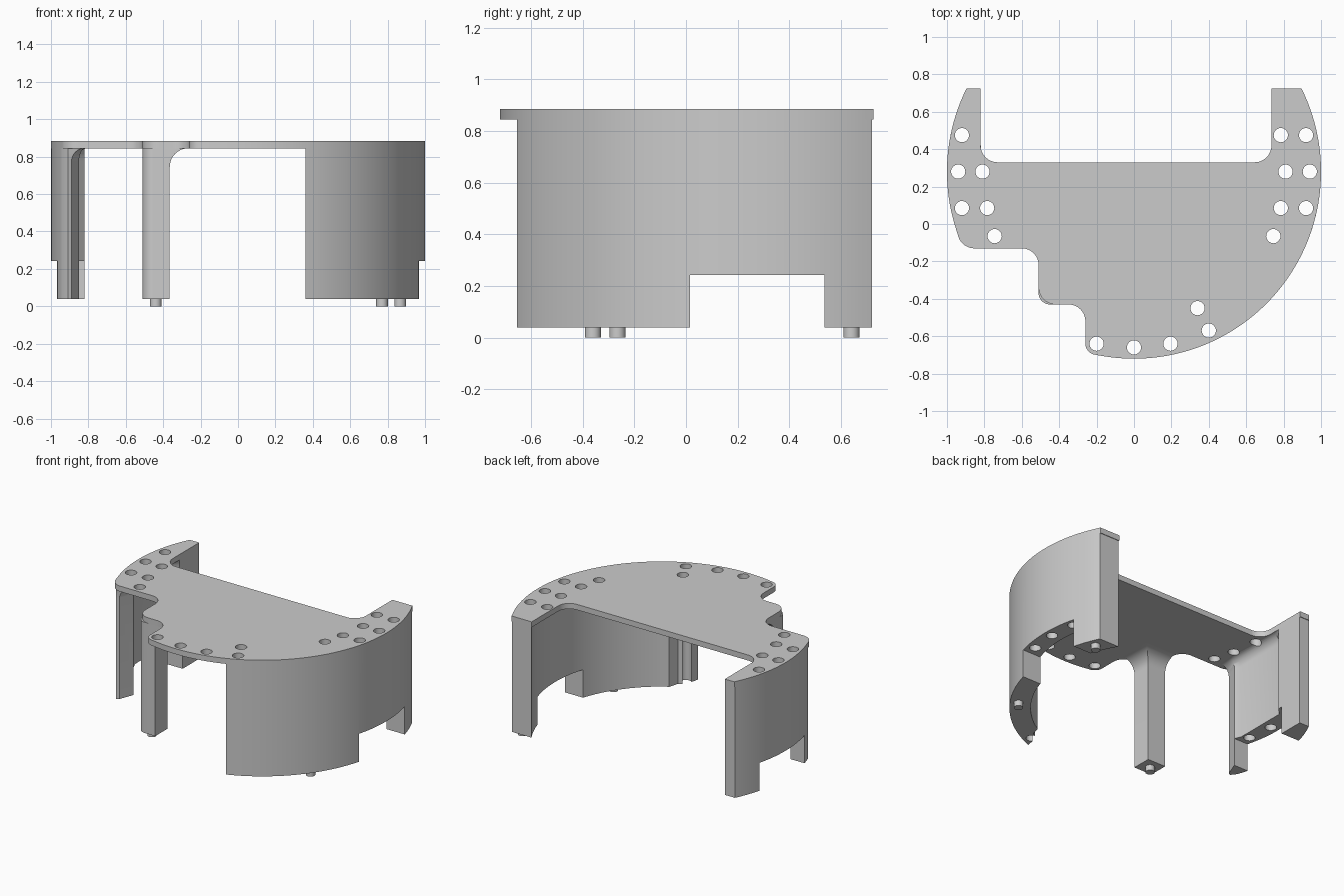
import bpy, bmesh
from math import sin, cos, tan, pi, radians
from mathutils import Vector

if "Cube" in bpy.data.objects:
    bpy.data.objects.remove(bpy.data.objects["Cube"])

grey = bpy.data.materials.new("plain_grey")
grey.use_nodes = True
colour = (0.6, 0.6, 0.6, 1)
grey.diffuse_color = colour
grey.node_tree.nodes["Principled BSDF"].inputs["Base Color"].default_value = colour

CENTRE_Y = 0.28
BASE, UNDER, TOP = 0.04, 0.845, 0.885


def arc(r, start, end, n=48):
    """Points on a circle about the model's main axis, angles in degrees."""
    angles = [radians(start + (end - start) * i / n) for i in range(n + 1)]
    return [(r * cos(a), CENTRE_Y + r * sin(a)) for a in angles]


def rounded(corners, n=10):
    """Outline whose corners (x, y, radius) are filleted when radius is given."""
    out = []
    for i, c in enumerate(corners):
        p = Vector(c[:2])
        if len(c) < 3:
            out.append(tuple(p))
            continue
        u = (Vector(corners[i - 1][:2]) - p).normalized()
        v = (Vector(corners[(i + 1) % len(corners)][:2]) - p).normalized()
        half = u.angle(v) / 2
        t = c[2] / tan(half)
        mid = p + (u + v).normalized() * c[2] / sin(half)
        a, b = p + u * t - mid, p + v * t - mid
        for k in range(n + 1):
            spoke = a.lerp(b, k / n).normalized() * c[2]
            out.append(tuple(mid + spoke))
    return out


def loft(name, rings):
    """Solid through a stack of (outline, height) rings."""
    bm = bmesh.new()
    loops = [[bm.verts.new((x, y, z)) for x, y in pts] for pts, z in rings]
    for low, high in zip(loops, loops[1:]):
        for i in range(len(low)):
            bm.faces.new((low[i - 1], low[i], high[i], high[i - 1]))
    bm.faces.new(loops[0][::-1])
    bm.faces.new(loops[-1])
    bmesh.ops.recalc_face_normals(bm, faces=bm.faces)
    return finish(name, bm)


def flared(name, outline, r):
    """Upright solid whose outline(e) spreads by a quarter round below the plate."""
    steps = [i * pi / 16 for i in range(9)]
    return loft(name, [(outline(0), BASE)] + [
        (outline(r * (1 - cos(a))), UNDER - r + r * sin(a)) for a in steps])


def finish(name, bm):
    mesh = bpy.data.meshes.new(name)
    bm.to_mesh(mesh)
    bm.free()
    mesh.materials.append(grey)
    obj = bpy.data.objects.new(name, mesh)
    bpy.context.collection.objects.link(obj)
    return obj


def activate(obj):
    bpy.ops.object.select_all(action='DESELECT')
    obj.select_set(True)
    bpy.context.view_layer.objects.active = obj


def cut(obj, cutter):
    activate(obj)
    mod = obj.modifiers.new("cut", 'BOOLEAN')
    mod.operation, mod.solver, mod.object = 'DIFFERENCE', 'EXACT', cutter
    bpy.ops.object.modifier_apply(modifier=mod.name)


def cylinders(name, places, r, z0, z1):
    bm = bmesh.new()
    for x, y in places:
        made = bmesh.ops.create_cone(bm, cap_ends=True, segments=28, radius1=r, radius2=r, depth=z1 - z0)
        bmesh.ops.translate(bm, verts=made["verts"], vec=(x, y, (z0 + z1) / 2))
    return finish(name, bm)


# Top plate with two rear arms and a stepped front corner
plate = loft("top_plate", [(rounded(
    arc(1, 26.4, -100.4, 80)
    + [(-.26, -.69, .06), (-.26, -.43, .09), (-.51, -.43, .09), (-.51, -.13, .09), (-.92, -.13, .09)]
    + arc(1, 198, 153.6, 28)
    + [(-.82, .725), (-.82, .33, .09), (.735, .33, .09), (.735, .725)]), z) for z in (UNDER, TOP)])

# Large curved wall on the left, with a fluted front end
left_wall = loft("left_wall", [(
    arc(1, 26.1, -68.9) + [(.385, -.54), (.43, -.52), (.45, -.45)] + arc(.86, -54.5, 30.8),
    z) for z in (BASE, UNDER)])


# Short curved wall on the right, with a recessed inner panel
def right_outline(e):
    return arc(1, 153.9, 200, 28) + [
        (-.91, -.1), (-.89 + e, -.09), (-.85 + e / 2, .015), (-.87 + e, .06),
        (-.87 + e * .7, .45), (-.82, .5), (-.82, .72)]


right_wall = flared("right_wall", right_outline, .07)

# Holes through the plate and walls
both = [(.92, .475), (.94, .28), (.92, .085), (.81, .28), (.785, .085), (.745, -.065)]
places = both + [(-x, y) for x, y in both]
places += [(.785, .475), (.34, -.45), (.4, -.57), (.195, -.64), (0, -.66), (-.2, -.64)]
drill = cylinders("hole_cutter", places, .038, -.2, 1.2)

# Openings at the foot of both walls
opening = loft("opening_cutter", [([(-1.2, .015), (1.2, .015), (1.2, .535), (-1.2, .535)], z)
                                  for z in (-.1, .243)])
for wall in (left_wall, right_wall):
    cut(wall, opening)
for part in (plate, left_wall, right_wall):
    cut(part, drill)
for helper in (drill, opening):
    bpy.data.objects.remove(helper)


# Slim front leg spreading into the plate
def leg_outline(e):
    return rounded([(-.51, -.43, .06), (-.365 + e, -.43), (-.365 + e, -.29 + e), (-.51, -.29 + e)])


leg = flared("front_leg", leg_outline, .1)

# Locating pins under the feet
pins = cylinders("foot_pins", [(-.44, -.36), (.77, -.265), (.867, .64)], .031, 0, BASE + .01)

for part in (plate, left_wall, right_wall, leg, pins):
    activate(part)
    bpy.ops.object.shade_smooth_by_angle(angle=radians(30))
